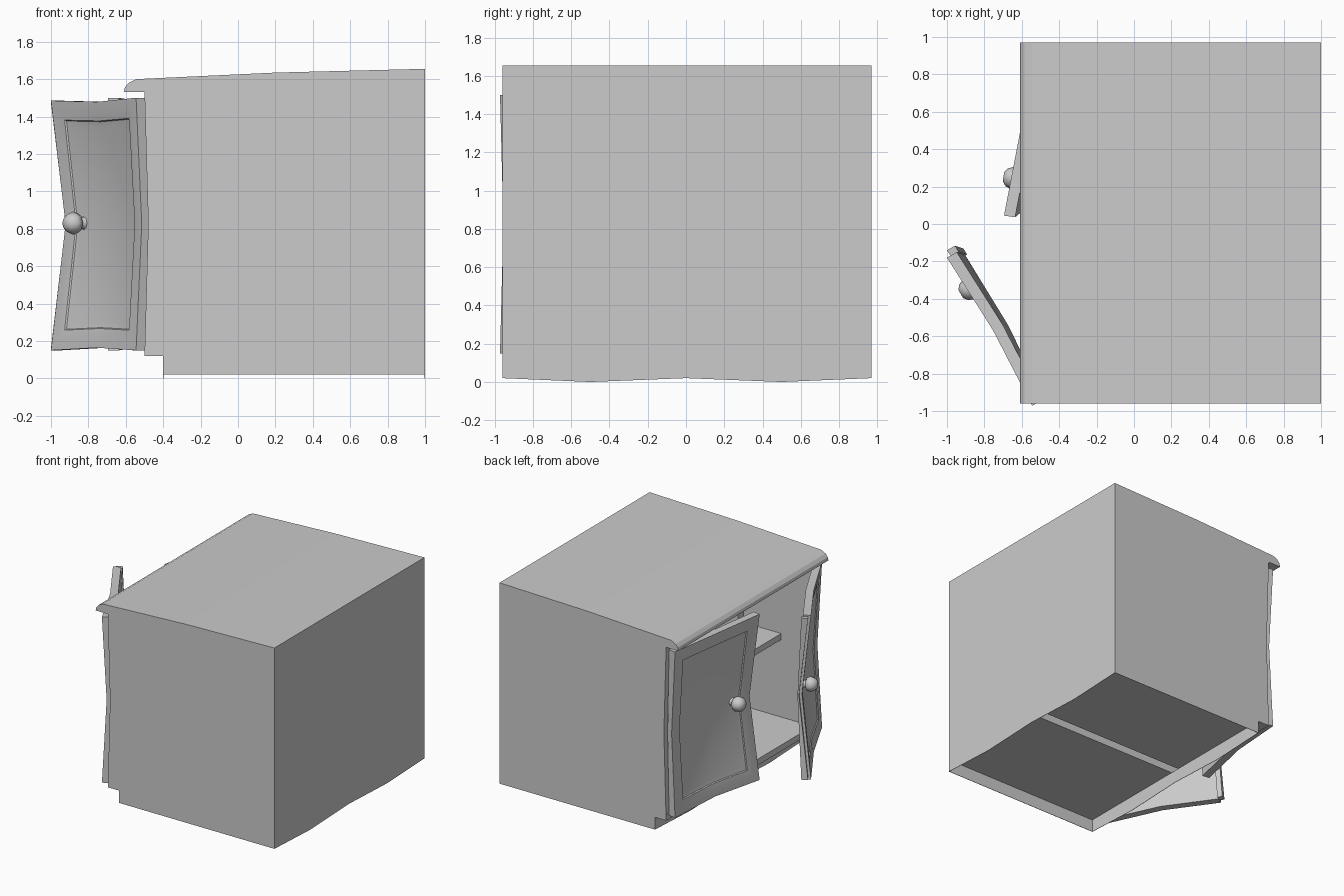
import bpy, bmesh, math
from mathutils import Vector

if "Cube" in bpy.data.objects:
    bpy.data.objects.remove(bpy.data.objects["Cube"])


def finish(name, bm, angle=None):
    bmesh.ops.recalc_face_normals(bm, faces=bm.faces)
    me = bpy.data.meshes.new(name)
    bm.to_mesh(me)
    bm.free()
    ob = bpy.data.objects.new(name, me)
    bpy.context.collection.objects.link(ob)
    if angle:
        bpy.ops.object.select_all(action='DESELECT')
        ob.select_set(True)
        bpy.context.view_layer.objects.active = ob
        bpy.ops.object.shade_smooth_by_angle(angle=math.radians(angle))
    return ob


def prism(name, pts, axis, a, b):
    """Extrude a 2D profile along an axis: 'y' takes (x, z), 'x' takes (y, z)."""
    def put(p, t):
        return (p[0], t, p[1]) if axis == 'y' else (t, p[0], p[1])
    bm = bmesh.new()
    lo = [bm.verts.new(put(p, a)) for p in pts]
    hi = [bm.verts.new(put(p, b)) for p in pts]
    n = len(pts)
    bm.faces.new(lo)
    bm.faces.new(hi)
    for i in range(n):
        bm.faces.new((lo[i], lo[(i + 1) % n], hi[(i + 1) % n], hi[i]))
    return finish(name, bm)


def box(name, x0, x1, y0, y1, z0, z1):
    return prism(name, [(x0, z0), (x1, z0), (x1, z1), (x0, z1)], 'y', y0, y1)


# Carcass: thin outer skins with a toe-kick notch, thick bowed linings above the floor
YA, YB, T, S = -0.96, 0.97, 0.05, 0.003
front = [(-0.5, 1.53), (-0.48, 0.83), (-0.5, 0.12)]
skin = [(-0.4, 0.02), (1, 0.02), (1, 1.6), (0.2, 1.565)] + front + [(-0.4, 0.12)]
lining = [(0.99, 0.12), (0.99, 1.6), (0.2, 1.565)] + front
prism("side_skin_front", skin, 'y', YA, YA + S)
prism("side_skin_rear", skin, 'y', YB - S, YB)
prism("side_lining_front", lining, 'y', YA + S, YA + T)
prism("side_lining_rear", lining, 'y', YB - T, YB - S)

# Back panel and toe kick with a wavy lower edge
wave = [(YA, 0.02), (-0.5, 0.0), (0, 0.02), (0.5, 0.0), (YB, 0.02)]
prism("back_panel", wave + [(YB, 1.6), (YA, 1.6)], 'x', 1 - S, 1.0)
prism("toe_kick", wave + [(YB, 0.12), (YA, 0.12)], 'x', -0.4, -0.4 + S)

# Two compartments sharing a hollow divider: floor, shelf and divider cheek each
for name, y0, y1, cheek in (("front", YA + 0.01, -0.035, -0.038), ("rear", 0.04, YB - 0.01, 0.04)):
    box("floor_" + name, -0.5, 0.99, y0, y1, 0.12, 0.17)
    box("shelf_" + name, -0.22, 0.99, y0, y1, 0.80, 0.85)
    prism("divider_cheek_" + name, lining, 'y', cheek, cheek + S)
edge = front + [(x + 0.02, z) for x, z in reversed(front)]
prism("divider_edge", edge, 'y', -0.038, 0.043)

# Countertop with rounded nose and gentle slope
prism("countertop", [(-0.61, 1.53), (-0.605, 1.555), (-0.585, 1.58), (-0.545, 1.6), (0.2, 1.635), (1, 1.655),
                     (1, 1.6), (0.2, 1.565), (-0.5, 1.53)], 'y', YA, YB)


# Warped doors, defined by the outer tip corner and the outer hinge corner
Z0, Z1 = 0.15, 1.5
ZM, HH = (Z0 + Z1) / 2, (Z1 - Z0) / 2


def door(name, tip, hinge, strip=False, drop=0.0):
    tip, hinge = Vector(tip), Vector(hinge)
    L = (hinge - tip).length
    a = (hinge - tip) / L
    n = Vector((abs(a.y), -a.x if a.y > 0 else a.x))

    def place(u, v, d, bow=1.0):
        f = u / L
        t = 1 - abs(v - ZM) / HH
        tu = 1 - abs(2 * f - 1)
        d += bow * t * (0.07 * (1 - f) + 0.035 * f) + 0.02 * tu
        v -= 0.014 * tu * (v - ZM) / HH + drop * (1 - f) * max(0, v - ZM) / HH
        p = tip + a * (u + t * 0.035 * (1 - f)) + n * d
        return (p.x, p.y, v)

    def ring(bm, u0, u1, z0, z1, d, bow=1.0):
        um = (u0 + u1) / 2
        uv = [(u0, z0), (um, z0), (u1, z0), (u1, ZM), (u1, z1), (um, z1), (u0, z1), (u0, ZM)]
        return [bm.verts.new(place(u, v, d, bow)) for u, v in uv]

    def cap(bm, r, u, d, bow=1.0):
        c = bm.verts.new(place(u, ZM, d, bow))
        for i in (0, 2, 4, 6):
            bm.faces.new((r[i - 1], r[i], r[i + 1], c))

    def bridge(bm, r, s):
        for i in range(8):
            bm.faces.new((r[i - 1], r[i], s[i], s[i - 1]))

    # Leaf: back face (less bowed), edge, frame bevel and recessed panel
    bm = bmesh.new()
    steps = [(0, 0.06, 0.45), (0, 0.0, 1), (0.055, 0.0, 1), (0.105, 0.006, 1), (0.11, 0.014, 1), (0.14, 0.02, 1)]
    rings = [ring(bm, m, L - m, Z0 + m, Z1 - m, d, b) for m, d, b in steps]
    for r, s in zip(rings, rings[1:]):
        bridge(bm, r, s)
    cap(bm, rings[0], L / 2, 0.06, 0.45)
    cap(bm, rings[-1], L / 2, 0.02)
    finish(name, bm, 25)

    # Overlap strip along the meeting edge
    if strip:
        bm = bmesh.new()
        r = ring(bm, -0.035, 0.004, Z0 + 0.01, Z1 - 0.01, 0.02)
        s = ring(bm, -0.035, 0.004, Z0 + 0.01, Z1 - 0.01, 0.07, 0.45)
        bridge(bm, r, s)
        cap(bm, r, -0.0155, 0.02)
        cap(bm, s, -0.0155, 0.07, 0.45)
        finish(name + "_strip", bm)

    # Turned knob
    base = tip + a * 0.205 + n * 0.085
    bm = bmesh.new()
    prof = [(0.035, 0.0), (0.03, 0.012), (0.03, 0.028), (0.052, 0.036), (0.062, 0.066), (0.048, 0.1), (0.025, 0.118)]
    k, prev = 8, None
    for r, h in prof:
        cur = []
        for i in range(k):
            w = 2 * math.pi * i / k
            p = base - n * h + a * (r * math.cos(w))
            cur.append(bm.verts.new((p.x, p.y, ZM + 0.005 + r * math.sin(w))))
        if prev:
            for i in range(k):
                bm.faces.new((prev[i - 1], prev[i], cur[i], cur[i - 1]))
        else:
            bm.faces.new(cur)
        prev = cur
    bm.faces.new(prev)
    finish(name + "_knob", bm, 60)


door("door_ajar", (-0.695, 0.045), (-0.563, 0.945))
door("door_open", (-1.0, -0.18), (-0.545, -0.972), True, 0.015)
